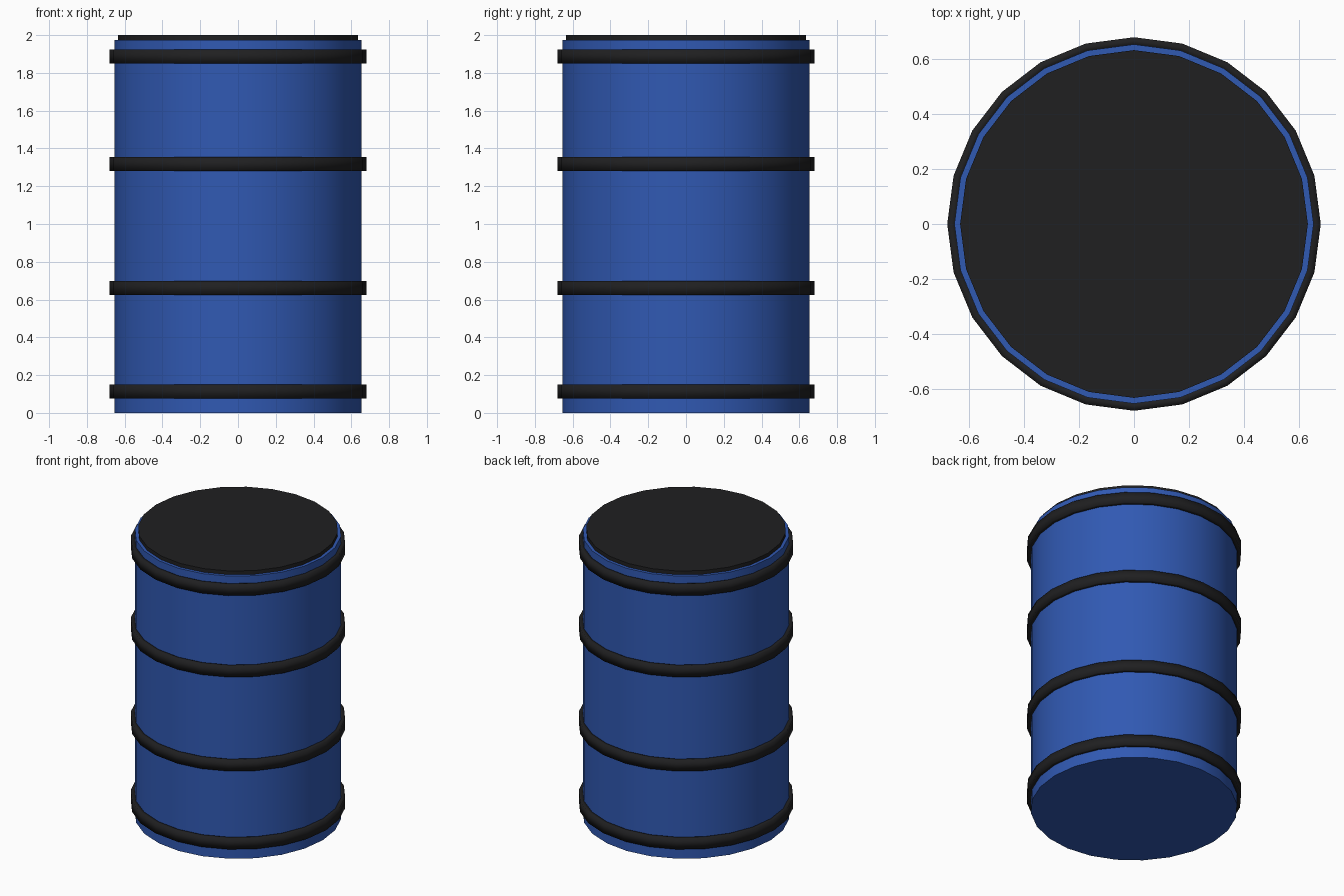
import bpy, math

if "Cube" in bpy.data.objects:
    bpy.data.objects.remove(bpy.data.objects["Cube"])

SIDES = 24


def material(name, rgb):
    m = bpy.data.materials.new(name)
    m.diffuse_color = (*rgb, 1)
    m.use_nodes = True
    m.node_tree.nodes["Principled BSDF"].inputs["Base Color"].default_value = m.diffuse_color
    return m


def finish(obj, name, mat):
    obj.name = name
    obj.data.materials.append(mat)
    return obj


def cylinder(name, radius, z0, z1, mat):
    # Rotated a quarter turn-compatible 24-gon: corners on the x and y axes
    bpy.ops.mesh.primitive_cylinder_add(vertices=SIDES, radius=radius, depth=z1 - z0,
                                        location=(0, 0, (z0 + z1) / 2))
    bpy.ops.object.shade_smooth_by_angle(angle=math.radians(40))
    return finish(bpy.context.object, name, mat)


def hoop(name, inner, outer, z, height, mat):
    # Square-section band swept around the drum
    h = height / 2
    profile = [(inner, -h), (outer, -h), (outer, h), (inner, h)]
    verts, faces = [], []
    for i in range(SIDES):
        a = 2 * math.pi * i / SIDES
        verts += [(r * math.cos(a), r * math.sin(a), dz) for r, dz in profile]
        j = (i + 1) % SIDES
        for k in range(4):
            n = (k + 1) % 4
            faces.append((i * 4 + k, j * 4 + k, j * 4 + n, i * 4 + n))
    mesh = bpy.data.meshes.new(name)
    mesh.from_pydata(verts, [], faces)
    mesh.shade_smooth()
    obj = bpy.data.objects.new(name, mesh)
    obj.location.z = z
    bpy.context.collection.objects.link(obj)
    return finish(obj, name, mat)


blue = material("blue_paint", (0.03, 0.1, 0.45))
black = material("black_rubber", (0.014, 0.014, 0.015))

# Drum body and its lid
cylinder("drum_body", 0.655, 0.0, 1.974, blue)
cylinder("lid", 0.634, 1.96, 2.0, black)

# Four reinforcing hoops
for n, z in enumerate((0.114, 0.66, 1.317, 1.886), 1):
    hoop(f"hoop_{n}", 0.65, 0.681, z, 0.074, black)
